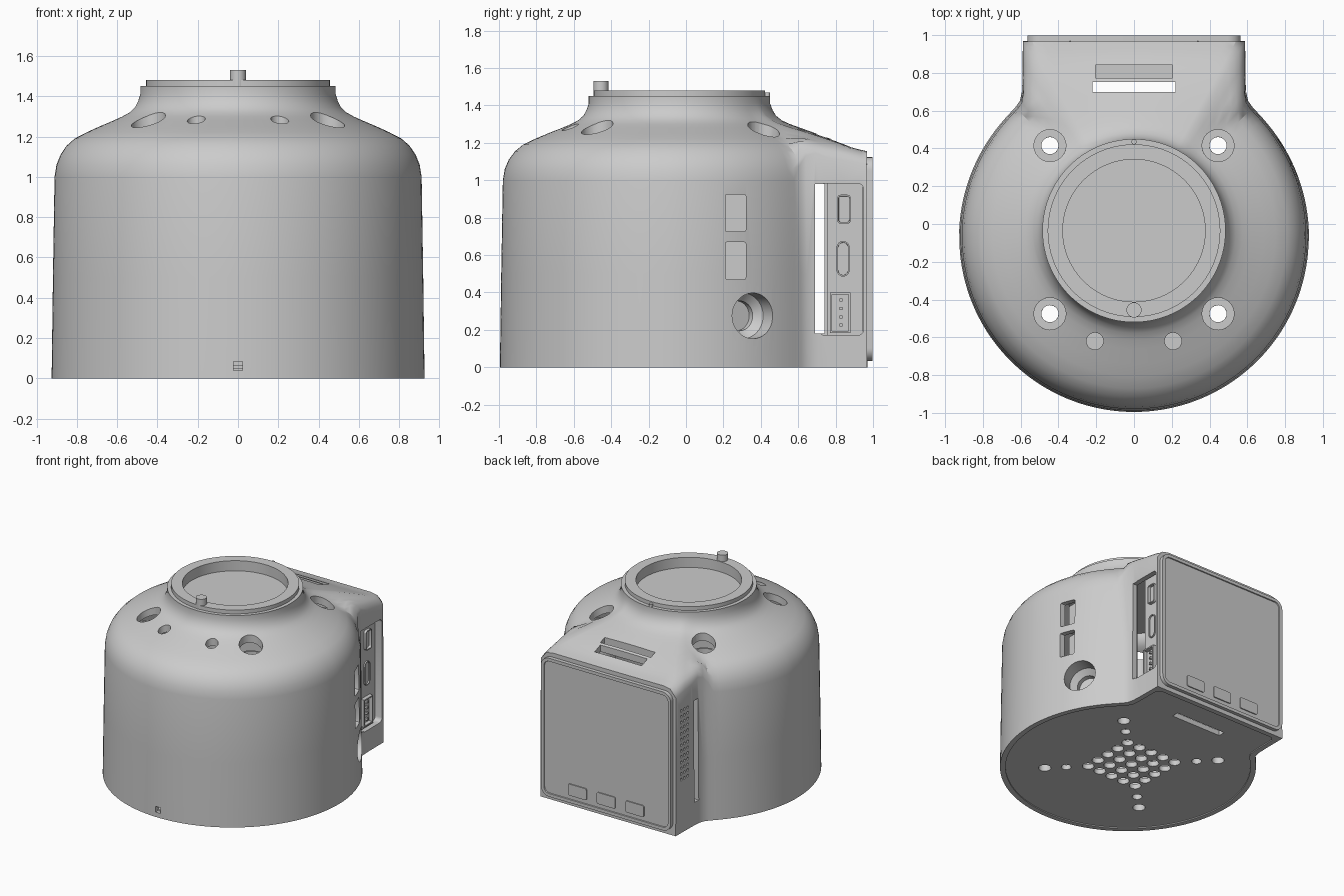
import bpy, bmesh
from math import sin, cos, pi, sqrt, atan2, radians
from mathutils import Matrix, Vector

if "Cube" in bpy.data.objects:
    bpy.data.objects.remove(bpy.data.objects["Cube"])

def finish(name, bm, smooth=True):
    bmesh.ops.recalc_face_normals(bm, faces=bm.faces[:])
    me = bpy.data.meshes.new(name)
    bm.to_mesh(me)
    bm.free()
    ob = bpy.data.objects.new(name, me)
    bpy.context.collection.objects.link(ob)
    if smooth:
        shade(ob)
    return ob

def shade(ob):
    bpy.ops.object.select_all(action='DESELECT')
    ob.select_set(True)
    bpy.context.view_layer.objects.active = ob
    bpy.ops.object.shade_smooth_by_angle(angle=radians(32))

def prism(bm, axis, a, b, w, h, d0, d1, r=0.0, seg=6, rim=0.0, sink=0.0):
    """Rounded rectangle (or circle when r = w/2) extruded from d0 to d1 along an axis."""
    pts = []
    for k, (sx, sy) in enumerate([(1, 1), (-1, 1), (-1, -1), (1, -1)]):
        cx, cy = a + sx * (w / 2 - r), b + sy * (h / 2 - r)
        n = seg if r else 0
        for i in range(n + 1):
            t = (k + (i / n if n else 0)) * pi / 2
            p = (cx + r * cos(t), cy + r * sin(t))
            if not pts or (Vector(p) - Vector(pts[-1])).length > 1e-5:
                pts.append(p)
    if (Vector(pts[0]) - Vector(pts[-1])).length < 1e-5:
        pts.pop()
    place = {'X': lambda p, d: (d, p[0], p[1]), 'Y': lambda p, d: (p[0], d, p[1]),
             'Z': lambda p, d: (p[0], p[1], d)}[axis]
    lo = [bm.verts.new(place(p, d0)) for p in pts]
    hi = [bm.verts.new(place(p, d1)) for p in pts]
    n = len(pts)
    faces = [bm.faces.new((lo[i], lo[(i + 1) % n], hi[(i + 1) % n], hi[i])) for i in range(n)]
    faces.append(bm.faces.new(lo[::-1]))
    top = bm.faces.new(hi)
    bmesh.ops.recalc_face_normals(bm, faces=faces + [top])
    if rim:
        bmesh.ops.inset_region(bm, faces=[top], thickness=rim)
        bmesh.ops.inset_region(bm, faces=[top], thickness=0.002)
        off = Vector(place((0, 0), -sink))
        for v in top.verts:
            v.co += off

def disc(bm, axis, a, b, r, d0, d1, seg=6):
    prism(bm, axis, a, b, 2 * r, 2 * r, d0, d1, r, seg)

def lathe(bm, profile, matrix, n=64):
    """Closed (r, z) profile spun about local z."""
    rings = [[bm.verts.new(matrix @ Vector((r * cos(2 * pi * i / n), r * sin(2 * pi * i / n), z)))
              for i in range(n)] if r else [bm.verts.new(matrix @ Vector((0, 0, z)))] for r, z in profile]
    for A, B in zip(rings, rings[1:] + rings[:1]):
        for i in range(n):
            j = (i + 1) % n
            q = list(dict.fromkeys([A[i % len(A)], A[j % len(A)], B[j % len(B)], B[i % len(B)]]))
            if len(q) > 2:
                bm.faces.new(q)

def smax(a, b, k):
    return 0.5 * (a + b + sqrt((a - b) ** 2 + k * k))

# ---- body outline: circle blended into the rear display box
CY, RB, HW, BACK = -0.07, 0.925, 0.588, 0.967
NY, RN, WALL = -0.035, 0.485, 0.04
corner = atan2(HW, BACK - CY)
angles = sorted([2 * pi * i / 144 for i in range(144) if i not in (12, 132)] + [corner, 2 * pi - corner])

def outline(t, g=0.0):
    s, c = abs(sin(t)), cos(t)
    box = min((HW - g) / max(s, 1e-6), (BACK - g - CY) / c if c > 1e-6 else 9)
    return smax(RB - g, box, 0.04) if c > 0 else RB - g

def box_height(x, y, g):
    e = min(1, max(0, (abs(x) + g - 0.49) / 0.1))
    return (1.155 - g + 0.2 * (BACK - max(y, 0.6)) - max(0, 0.6 - y)
            - 0.09 * (1 - sqrt(1 - e * e)) - 3 * max(0, abs(x) + g - 0.6))

levels = [(1, 0), (.985, .5), (.967, 1.0), (.945, 1.06), (.9, 1.11), (.83, 1.155), (.74, 1.19),
          (.6, 1.222), (.46, 1.25), (.3, 1.28), (.2, 1.3), (.12, 1.32), (.06, 1.345),
          (.025, 1.375), (0, 1.41), (0, 1.45)]

def skin(bm, g):
    """Rings from the foot outline up to the neck, inset by g."""
    rings = []
    for u, z0 in levels:
        ring = []
        z = z0 - g if 1.0 <= z0 < 1.45 else z0
        for t in angles:
            w = min(1, max(0, (outline(t) - 0.95) / 0.08))
            v = 1 - (1 - u) * (1 - 0.9 * w) if u > 0.96 else u
            d = Vector((sin(t), cos(t)))
            p = (Vector((0, NY)) + (RN - g) * d).lerp(Vector((0, CY)) + outline(t, g) * d, v)
            h = smax(z, box_height(p.x, p.y, g), 0.02) if 1.0 <= z0 < 1.31 else z
            ring.append(bm.verts.new((p.x, p.y, h)))
        rings.append(ring)
    return rings

bm = bmesh.new()
rings = skin(bm, 0) + skin(bm, WALL)[::-1]
n = len(angles)
for A, B in zip(rings, rings[1:] + rings[:1]):
    for i in range(n):
        j = (i + 1) % n
        bm.faces.new((A[i], B[i], B[j], A[j]))
shell = finish("body_shell", bm, smooth=False)

# ---- base plate
bm = bmesh.new()
f = bm.faces.new([bm.verts.new((sin(t) * outline(t, .03), CY + cos(t) * outline(t, .03), 0.008))
                  for t in angles])
ext = bmesh.ops.extrude_face_region(bm, geom=[f])
bmesh.ops.translate(bm, vec=(0, 0, 0.04), verts=[v for v in ext['geom'] if isinstance(v, bmesh.types.BMVert)])
base = finish("base_plate", bm, smooth=False)

# ---- cutters
def cut(targets, build):
    bm = bmesh.new()
    build(bm)
    c = finish("cutter", bm, smooth=False)
    c.hide_render = True
    for ob in targets:
        m = ob.modifiers.new("cut", 'BOOLEAN')
        m.operation, m.object, m.solver = 'DIFFERENCE', c, 'EXACT'
    return c

SCREWS = [(sx * 0.445, y) for sx in (-1, 1) for y in (0.415, -0.475)]
JA = atan2(0.43, 0.82)
JACK = Matrix.Translation((0.82, 0.36, 0.275)) @ Matrix.Rotation(JA, 4, 'Z') @ Matrix.Rotation(pi / 2, 4, 'Y')

def shoulder_holes(bm):
    for x, y in SCREWS:
        disc(bm, 'Z', x, y, 0.085, 1.0, 1.6)
    for x in (-0.207, 0.207):
        disc(bm, 'Z', x, -0.62, 0.045, 1.0, 1.6)

def ports(bm):
    prism(bm, 'X', .265, .825, .11, .2, .6, 1.1, .01, 2)
    prism(bm, 'X', .265, .57, .11, .2, .6, 1.1, .01, 2)
    lathe(bm, [(0, -.15), (.122, -.15), (.122, .2), (0, .2)], JACK, 40)
    prism(bm, 'Y', 0, .06, .045, .045, -1.2, -.8)

def vents(bm):
    for c in range(3):
        for r in range(13):
            disc(bm, 'X', .82 + c * .04, .42 + r * .045, .011, -.7, -.5, 2)

def plate_holes(bm):
    for i in range(-2, 3):
        for j in range(-2, 3):
            disc(bm, 'Z', i * .111, -.03 + j * .111, .043, -.1, .1, 5)
    for sx in (-1, 1):
        for sy in (-1, 1):
            disc(bm, 'Z', sx * .335, -.03 + sy * .335, .036, -.1, .1, 5)
    for x, y in SCREWS:
        disc(bm, 'Z', x, y, .045, -.1, .1)

cutters = [
    cut([shell], shoulder_holes), cut([shell], ports), cut([shell], vents), cut([base], plate_holes),
    cut([shell], lambda b: prism(b, 'X', .715, .58, .05, .8, -1, 1)),
    cut([shell], lambda b: prism(b, 'X', .83, .577, .24, .81, .45, .8, .03, 4)),
    cut([shell, base], lambda b: prism(b, 'Z', 0, .725, .44, .055, -.5, 2)),
    cut([shell], lambda b: prism(b, 'Z', 0, .808, .41, .07, 1.0, 2)),
]
dg = bpy.context.evaluated_depsgraph_get()
dg.update()
for ob in (shell, base):
    me = bpy.data.meshes.new_from_object(ob.evaluated_get(dg))
    ob.modifiers.clear()
    ob.data = me
    shade(ob)
for c in cutters:
    bpy.data.objects.remove(c)

# ---- top mount ring with sunken disc, index pin and key
bm = bmesh.new()
lathe(bm, [(0, 1.36), (.457, 1.36), (.457, 1.48), (.377, 1.48), (.377, 1.4), (0, 1.4)],
      Matrix.Translation((0, NY, 0)), 96)
finish("mount_ring", bm)
for name, y, r, z0, z1 in [("index_pin", -.455, .04, 1.45, 1.53), ("index_key", .435, .014, 1.4, 1.47)]:
    bm = bmesh.new()
    disc(bm, 'Z', 0, y, r, z0, z1)
    finish(name, bm)

# ---- screw bosses and indicator plugs
bm = bmesh.new()
for x, y in SCREWS:
    lathe(bm, [(.045, .01), (.045, 1.05), (.085, 1.05), (.085, 1.19), (.1, 1.19), (.1, .01)],
          Matrix.Translation((x, y, 0)), 32)
finish("screw_bosses", bm)
bm = bmesh.new()
for x in (-.207, .207):
    disc(bm, 'Z', x, -.62, .055, 1.12, 1.21)
finish("indicator_plugs", bm)

# ---- side ports and round jack cup
bm = bmesh.new()
for z in (.825, .57):
    prism(bm, 'X', .265, z, .13, .22, .6, .78)
finish("port_blocks", bm)
bm = bmesh.new()
lathe(bm, [(0, -.22), (.135, -.22), (.135, -.04), (.122, -.04), (.122, -.12), (.08, -.16), (.08, -.2), (0, -.2)],
      JACK, 40)
finish("jack_cup", bm)

# ---- rear display module with side connectors
bm = bmesh.new()
prism(bm, 'X', .85, .57, .19, 1.02, -.53, .53)
finish("display_module", bm)
bm = bmesh.new()
prism(bm, 'X', .845, .845, .075, .155, .52, .55, .02, 4, .008, .03)
prism(bm, 'X', .84, .58, .07, .19, .52, .54, .035, 6, .008, .03)
prism(bm, 'X', .825, .292, .11, .215, .52, .56, 0, 1, .014, .05)
for i in range(4):
    prism(bm, 'X', .83, .225 + i * .045, .016, .016, .5, .55)
finish("side_connectors", bm)

# ---- rear screen panel and buttons
bm = bmesh.new()
prism(bm, 'Y', 0, .578, 1.13, 1.09, .955, .997, .07, 8, .025, .008)
finish("screen_panel", bm)
bm = bmesh.new()
for x in (-.25, 0, .25):
    prism(bm, 'Y', x, .135, .16, .09, .97, .997, .012, 3)
finish("screen_buttons", bm)
